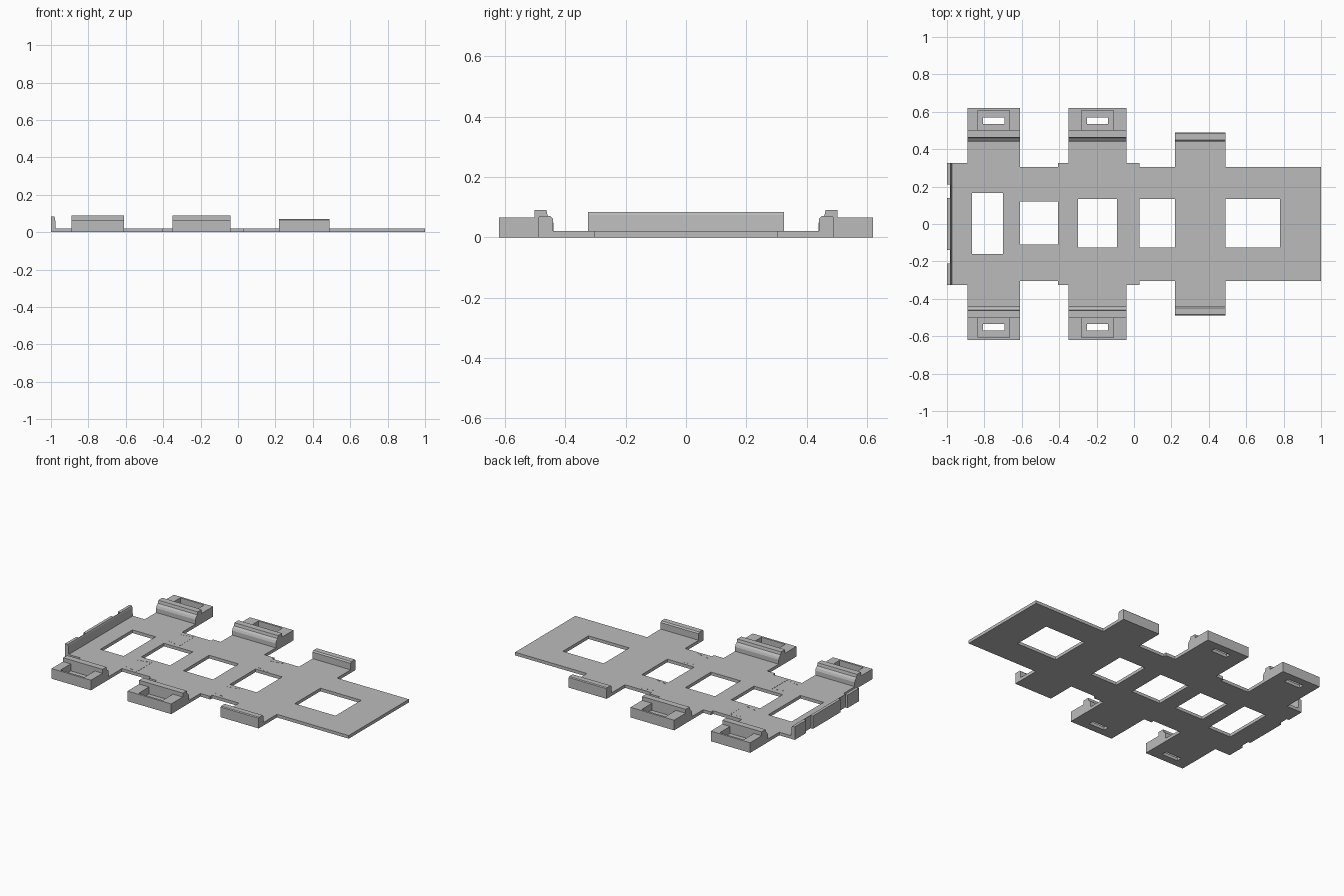
import bpy, bmesh, math
from mathutils import Vector

cube = bpy.data.objects.get("Cube")
if cube:
    bpy.data.objects.remove(cube, do_unlink=True)

grey = bpy.data.materials.new("plain_grey")
grey.use_nodes = True
colour = (0.5, 0.5, 0.5, 1)
grey.diffuse_color = colour
grey.node_tree.nodes["Principled BSDF"].inputs["Base Color"].default_value = colour


def finish(name, bm):
    bmesh.ops.recalc_face_normals(bm, faces=bm.faces[:])
    mesh = bpy.data.meshes.new(name)
    bm.to_mesh(mesh)
    bm.free()
    mesh.materials.append(grey)
    obj = bpy.data.objects.new(name, mesh)
    bpy.context.collection.objects.link(obj)
    return obj


def inside(rect, x, y):
    return rect[0] < x < rect[1] and rect[2] < y < rect[3]


def slab(name, solids, holes, z0, z1):
    """Flat slab: union of rectangles (x0, x1, y0, y1) minus the holes."""
    rects = solids + holes
    xs = sorted({v for r in rects for v in r[:2]})
    ys = sorted({v for r in rects for v in r[2:]})
    bm = bmesh.new()
    for xa, xb in zip(xs, xs[1:]):
        for ya, yb in zip(ys, ys[1:]):
            mx, my = (xa + xb) / 2, (ya + yb) / 2
            if any(inside(r, mx, my) for r in solids) and not any(inside(r, mx, my) for r in holes):
                bm.faces.new([bm.verts.new((x, y, z0)) for x, y in
                              ((xa, ya), (xb, ya), (xb, yb), (xa, yb))])
    bmesh.ops.remove_doubles(bm, verts=bm.verts[:], dist=1e-5)
    top = bmesh.ops.extrude_face_region(bm, geom=bm.faces[:])["geom"]
    moved = [g for g in top if isinstance(g, bmesh.types.BMVert)]
    bmesh.ops.translate(bm, verts=moved, vec=(0, 0, z1 - z0))
    return finish(name, bm)


def prism(name, start, offset):
    """Extrude a closed 3D outline along an offset."""
    bm = bmesh.new()
    face = bm.faces.new([bm.verts.new(p) for p in start])
    top = bmesh.ops.extrude_face_region(bm, geom=[face])["geom"]
    moved = [g for g in top if isinstance(g, bmesh.types.BMVert)]
    bmesh.ops.translate(bm, verts=moved, vec=offset)
    return finish(name, bm)


T = 0.02                                            # plate thickness
clips = {"rear": (-0.89, -0.61), "middle": (-0.35, -0.04)}
tab = (0.22, 0.49)

# Base plate with side arms, windows and clip slots
body = [(-0.98, -0.61, -0.325, 0.325), (-0.61, 1, -0.305, 0.305),
        (-0.405, 0.03, -0.325, 0.325), (*tab, -0.49, 0.49)]
body += [(a, b, -0.62, 0.62) for a, b in clips.values()]
windows = [(-0.865, -0.70, -0.16, 0.165), (-0.61, -0.405, -0.11, 0.12)]
windows += [(a, b, -0.125, 0.135) for a, b in ((-0.3, -0.09), (0.03, 0.22), (0.49, 0.78))]
for a, b in clips.values():
    c = (a + b) / 2
    windows += [(c - 0.057, c + 0.057, 0.535, 0.57), (c - 0.057, c + 0.057, -0.57, -0.535)]
slab("base_plate", body, windows, 0, T)

# Clips: a pocketed block and a ridged hook on each arm; plain tabs further along
hook = [(0.44, T), (0.44, 0.048), (0.446, 0.062), (0.459, 0.072),
        (0.463, 0.09), (0.503, 0.09), (0.503, T)]
tab_wall = [(0.442, T), (0.442, 0.062), (0.45, 0.07), (0.485, 0.07), (0.49, 0.065), (0.49, T)]
for side, s in (("back", 1), ("front", -1)):
    for label, (a, b) in clips.items():
        c = (a + b) / 2
        y0, y1 = sorted((s * 0.503, s * 0.62))
        p0, p1 = sorted((s * 0.503, s * 0.607))
        slab(f"{side}_{label}_clip_block", [(a, b, y0, y1)],
             [(c - 0.085, c + 0.085, p0, p1)], T, 0.065)
        prism(f"{side}_{label}_clip_hook", [(a, s * y, z) for y, z in hook], (b - a, 0, 0))
    prism(f"{side}_tab_wall", [(tab[0], s * y, z) for y, z in tab_wall], (tab[1] - tab[0], 0, 0))

# End wall with two shallow recesses on its outer face
stops = (-0.325, -0.21, -0.14, 0.14, 0.21, 0.325)
for i, (ya, yb) in enumerate(zip(stops, stops[1:])):
    outer = -0.984 if i % 2 else -1
    profile = [(outer, 0), (-0.974, 0), (-0.974, T), (-0.978, 0.074), (-0.981, 0.083), (outer, 0.083)]
    prism(f"end_wall_{i + 1}", [(x, ya, z) for x, z in profile], (0, yb - ya, 0))


# Dashed guide marks on the plate
def dashes(name, start, end, count):
    bm = bmesh.new()
    a, b = Vector((*start, T)), Vector((*end, T))
    step = (b - a) / count
    across = Vector((-step.y, step.x, 0)).normalized() * 0.0015
    for i in range(count):
        p = a + step * i
        q = p + step * 0.55
        ring = [p - across, q - across, q + across, p + across]
        low = [bm.verts.new(v) for v in ring]
        high = [bm.verts.new(v + Vector((0, 0, 0.001))) for v in ring]
        bm.faces.new(low)
        bm.faces.new(high)
        for k in range(4):
            n = (k + 1) % 4
            bm.faces.new((low[k], low[n], high[n], high[k]))
    finish(name, bm)


for side, s in (("back", 1), ("front", -1)):
    for label, x in (("rear", -0.605), ("middle", 0.03)):
        dashes(f"{side}_{label}_outer_mark", (x, s * 0.27), (x + 0.09, s * 0.29), 8)
        dashes(f"{side}_{label}_inner_mark", (x, s * 0.16), (x + 0.09, s * 0.14), 8)
    dashes(f"{side}_cross_mark", (-0.515, s * 0.14), (-0.515, s * 0.29), 12)
